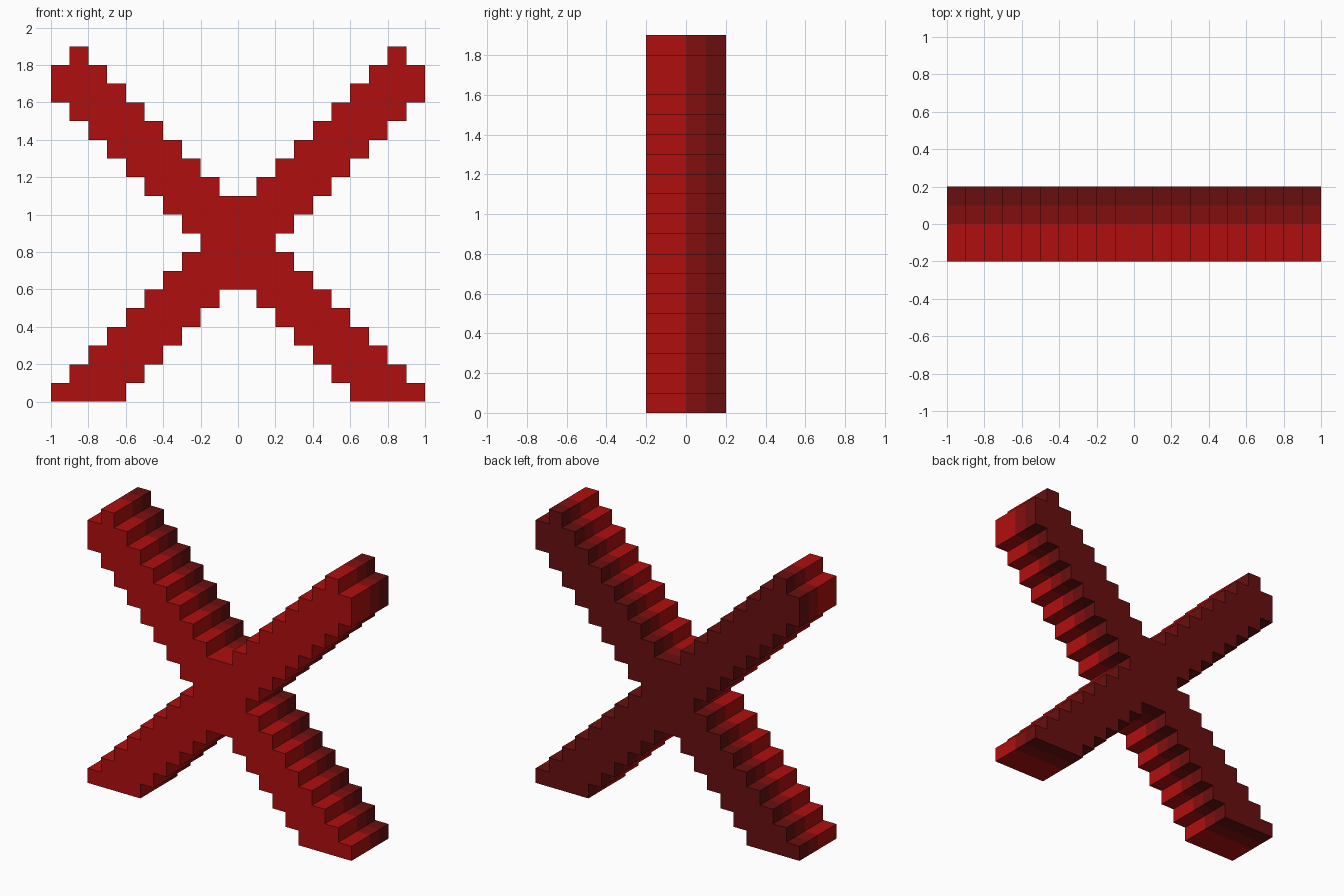
import bpy
import bmesh

cube = bpy.data.objects.get("Cube")
if cube:
    bpy.data.objects.remove(cube, do_unlink=True)

STEP = 0.1


def make_material(name, rgb):
    mat = bpy.data.materials.new(name)
    color = (*rgb, 1.0)
    mat.diffuse_color = color
    mat.use_nodes = True
    mat.node_tree.nodes["Principled BSDF"].inputs["Base Color"].default_value = color
    return mat


materials = [
    make_material("bright_red", (0.434, 0.0048, 0.0048)),
    make_material("deep_red", (0.231, 0.0048, 0.0048)),
    make_material("dark_red", (0.138, 0.0048, 0.0048)),
]


def stairs(rows):
    """Stair corners from (row, x) pairs, each row contributing its two ends."""
    points = []
    for row, x, direction in rows:
        ends = (row, row + 1) if direction > 0 else (row + 1, row)
        for z in ends:
            if not points or points[-1] != (x, z):
                points.append((x, z))
    return points


# Right half of the stepped cross outline, in whole steps
lower_inner = [(r, 6 - r, -1) for r in range(5, -1, -1)]
lower_outer = [(r, 10 - r, 1) for r in range(0, 9)]
upper_outer = [(r, min(r - 6, 10), 1) for r in range(9, 18)] + [(18, 9, 1)]
upper_inner = [(r, r - 10, -1) for r in range(18, 10, -1)]
half = stairs(lower_inner + lower_outer + upper_outer + upper_inner)
outline = half + [(-x, z) for x, z in reversed(half)]

# Extrude the outline through three colour bands from front to back
levels = [-0.2, 0.0, 0.1, 0.2]
bm = bmesh.new()
rings = [[bm.verts.new((x * STEP, y, z * STEP)) for x, z in outline] for y in levels]
front = bm.faces.new(rings[0])
front.material_index = 0
back = bm.faces.new(list(reversed(rings[-1])))
back.material_index = 2
count = len(outline)
for band in range(3):
    a, b = rings[band], rings[band + 1]
    for i in range(count):
        j = (i + 1) % count
        face = bm.faces.new((a[j], a[i], b[i], b[j]))
        face.material_index = band
bmesh.ops.recalc_face_normals(bm, faces=bm.faces[:])

mesh = bpy.data.meshes.new("stepped_cross")
bm.to_mesh(mesh)
bm.free()
for mat in materials:
    mesh.materials.append(mat)
cross = bpy.data.objects.new("stepped_cross", mesh)
bpy.context.collection.objects.link(cross)
